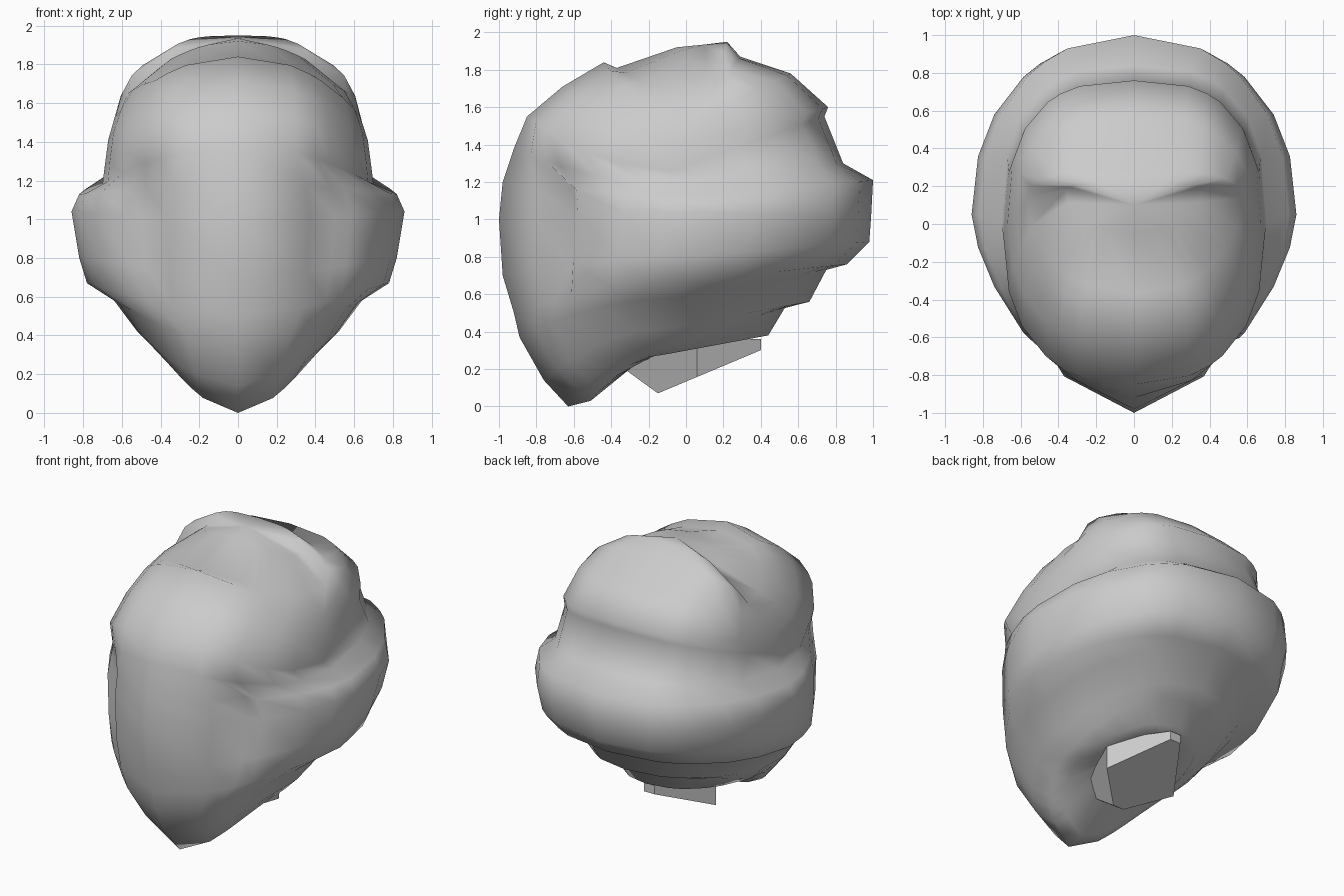
import bpy, bmesh, math

cube = bpy.data.objects.get("Cube")
if cube:
    bpy.data.objects.remove(cube)

grey = bpy.data.materials.new("plain_grey")
grey.use_nodes = True
grey.diffuse_color = (0.6, 0.6, 0.6, 1)
grey.node_tree.nodes["Principled BSDF"].inputs["Base Color"].default_value = grey.diffuse_color

FRACTIONS = (0, .43, .58, .68, .86, .96, 1)   # spacing from centre line to side
DOME_ROWS = 6
DOME_POWER = 2.7     # roundness of the back, above and below the band
BAND_POWER = 2.2
VISOR_ROWS = (6, 7, 8)
GROOVE = 2      # point beside the visor that sinks behind its rim


def make_object(name, bm, angle):
    bmesh.ops.recalc_face_normals(bm, faces=bm.faces)
    mesh = bpy.data.meshes.new(name)
    bm.to_mesh(mesh)
    bm.free()
    mesh.materials.append(grey)
    obj = bpy.data.objects.new(name, mesh)
    bpy.context.collection.objects.link(obj)
    bpy.ops.object.select_all(action='DESELECT')
    obj.select_set(True)
    bpy.context.view_layer.objects.active = obj
    bpy.ops.object.shade_smooth_by_angle(angle=math.radians(angle))


def quarter(end, side, power, slope):
    """Points of a rounded quarter from the centre line to the side."""
    points = []
    for f in FRACTIONS:
        along = (1 - f ** power) ** (1 / power)
        points.append((side[0] * f,
                       side[1] + (end[0] - side[1]) * along,
                       side[2] + (end[1] - side[2]) * along ** slope))
    return points


def ring(front, side, back, power, back_power, groove):
    half = quarter(front, side, power, 2) + quarter(back, side, back_power, 1)[-2::-1]
    x, y, z = half[GROOVE]
    half[GROOVE] = (x, y + groove, z)
    return half + [(-x, y, z) for x, y, z in half[-2:0:-1]]


def bridge(bm, upper, lower):
    for i in range(len(upper)):
        j = (i + 1) % len(upper)
        bm.faces.new((upper[i], upper[j], lower[j], lower[i]))


def cap(bm, loop, point):
    centre = bm.verts.new(point)
    for i in range(len(loop)):
        bm.faces.new((loop[i], loop[(i + 1) % len(loop)], centre))


# Helmet rings from crown to neck: front (y, z), side (x, y, z), back (y, z), front roundness
RINGS = [
    ((-.05, 1.92), (.36, .18, 1.82), (.22, 1.95), 2),
    ((-.37, 1.81), (.57, .14, 1.65), (.29, 1.87), 2.1),
    ((-.44, 1.84), (.63, .03, 1.53), (.56, 1.78), 2.2),
    ((-.66, 1.71), (.67, 0, 1.41), (.76, 1.6), 2.3),
    ((-.85, 1.55), (.69, -.08, 1.26), (.74, 1.55), 2.35),
    ((-.92, 1.38), (.70, 0, 1.18), (.84, 1.3), 2),
    ((-.98, 1.2), (.82, .05, 1.13), (1, 1.21), 1.6),
    ((-1, 1), (.86, .05, 1.04), (.99, 1.02), 1.55),
    ((-.98, .7), (.82, 0, .8), (.98, .88), 1.6),
    ((-.92, .5), (.78, 0, .67), (.86, .76), 1.75),
    ((-.89, .37), (.64, -.05, .58), (.75, .73), 1.95),
    ((-.76, .14), (.52, -.1, .42), (.66, .56), 1.9),
    ((-.63, 0), (.42, -.1, .32), (.53, .53), 1.8),
    ((-.51, .03), (.34, -.1, .28), (.44, .38), 1.9),
    ((-.25, .25), (.2, 0, .31), (.3, .37), 2),
]

bm = bmesh.new()
loops = []
for number, row in enumerate(RINGS):
    back_power = DOME_POWER if number < DOME_ROWS else BAND_POWER
    depth = .08 if number in VISOR_ROWS else 0
    loops.append([bm.verts.new(p) for p in ring(*row, back_power, depth)])
for upper, lower in zip(loops, loops[1:]):
    bridge(bm, upper, lower)
cap(bm, loops[0], (0, .1, 1.935))
cap(bm, loops[-1], (0, .05, .31))
make_object("helmet_shell", bm, 75)

# Slanted neck plug under the shell, leaning forward at its front
outline = [(.04, -.15), (.27, .06), (.04, .4), (-.04, .4), (-.27, .06), (-.04, -.15)]
bm = bmesh.new()
top = [bm.verts.new((x, y - .4 if y < 0 else y, .36)) for x, y in outline]
bottom = [bm.verts.new((x, y, .07 + .42 * (y + .15))) for x, y in outline]
bridge(bm, top, bottom)
bm.faces.new(top)
bm.faces.new(bottom)
make_object("neck_plug", bm, 30)
